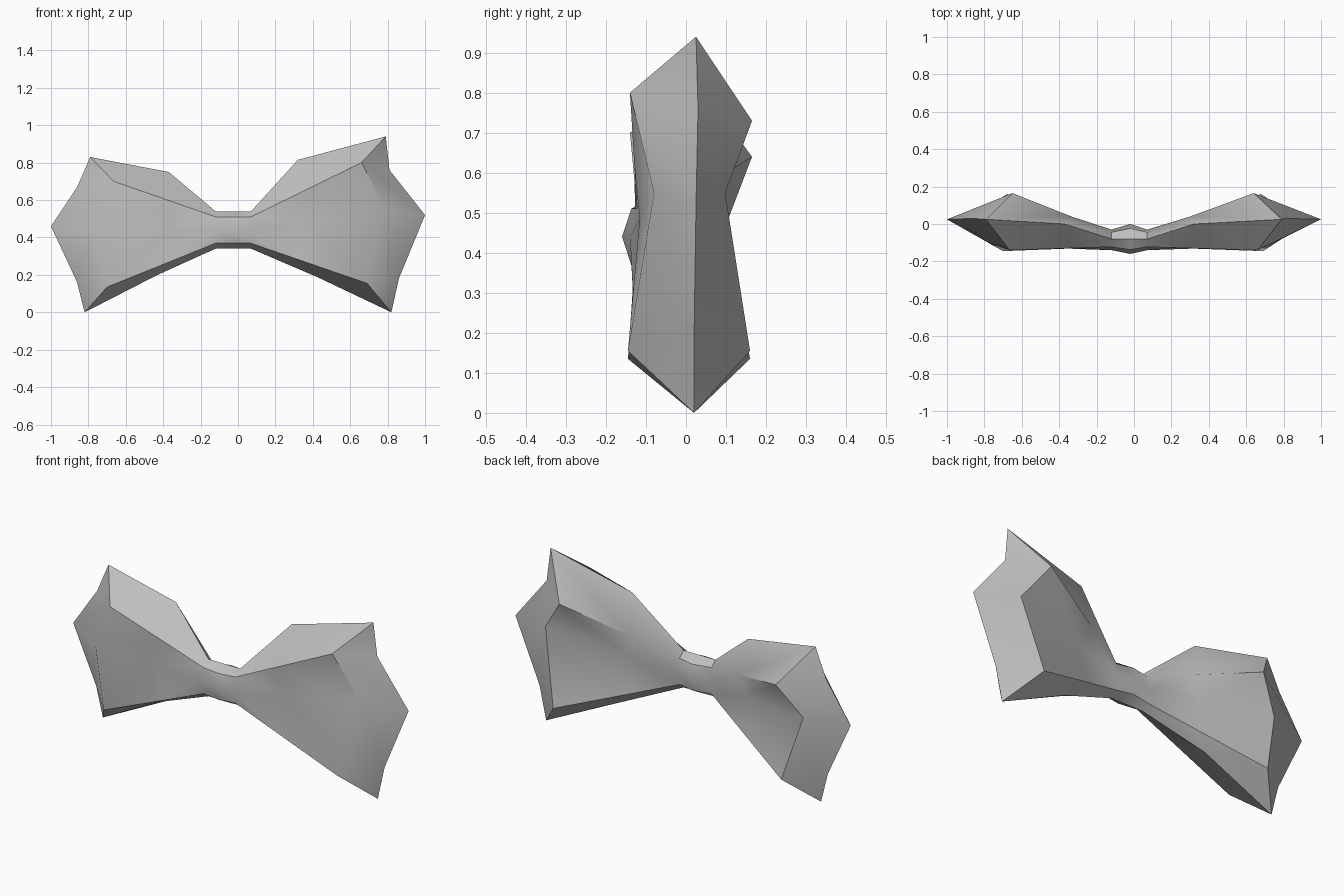
import bpy
import bmesh
import math
from mathutils import Vector

cube = bpy.data.objects.get("Cube")
if cube:
    bpy.data.objects.remove(cube)

# One plain grey cloth
cloth = bpy.data.materials.new("grey_cloth")
cloth.use_nodes = True
GREY = (0.52, 0.52, 0.52, 1)
cloth.diffuse_color = GREY
cloth.node_tree.nodes["Principled BSDF"].inputs["Base Color"].default_value = GREY


def knot_ring(x, front, back):
    """Eight-sided ring, starting at the top and going round by the front."""
    mid, half = -0.08, 0.1
    ring = []
    for i in range(8):
        a = math.pi / 4 * i
        s = math.sin(a)
        reach = (mid - front) if s > 0 else (back - mid)
        ring.append(Vector((x, mid - reach * s, 0.44 + half * math.cos(a))))
    return ring


def bridge(bm, a, b):
    for i in range(len(a)):
        j = (i + 1) % len(a)
        bm.faces.new((a[i], a[j], b[j], b[i]))


def add_ring(bm, points):
    return [bm.verts.new(p) for p in points]


def add_wing(bm, knot, rim, seam, top_mid, bottom_mid):
    """Flared loop from the knot to the rim, closed by a pointed end."""
    rim = [Vector(p) for p in rim]
    middle = [v.co.lerp(r, 0.4) for v, r in zip(knot, rim)]
    middle[0], middle[4] = Vector(top_mid), Vector(bottom_mid)
    mid_ring, rim_ring = add_ring(bm, middle), add_ring(bm, rim)
    bridge(bm, knot, mid_ring)
    bridge(bm, mid_ring, rim_ring)
    # Pointed end: front and back strips meeting on the seam
    high, tip, low = add_ring(bm, seam)
    top, bottom = rim_ring[0], rim_ring[4]
    for up, mid, down in (rim_ring[1:4], rim_ring[:4:-1]):
        bm.faces.new((top, up, high))
        bm.faces.new((up, mid, tip, high))
        bm.faces.new((mid, down, low, tip))
        bm.faces.new((down, bottom, low))


bm = bmesh.new()

# Knot
right_ring = add_ring(bm, knot_ring(-0.12, -0.14, -0.03))
centre_ring = add_ring(bm, knot_ring(-0.02, -0.16, 0.0))
left_ring = add_ring(bm, knot_ring(0.07, -0.14, -0.03))
bridge(bm, right_ring, centre_ring)
bridge(bm, centre_ring, left_ring)

# Left wing
add_wing(
    bm, left_ring,
    rim=[(0.79, 0.025, 0.94), (0.66, -0.14, 0.80), (0.79, -0.08, 0.55),
         (0.69, -0.145, 0.155), (0.82, 0.02, 0.0), (0.68, 0.16, 0.155),
         (0.77, 0.098, 0.55), (0.64, 0.165, 0.73)],
    seam=[(0.81, 0.03, 0.76), (1.0, 0.025, 0.52), (0.86, 0.02, 0.18)],
    top_mid=(0.32, 0.0, 0.815), bottom_mid=(0.42, 0.0, 0.19))

# Right wing
add_wing(
    bm, right_ring,
    rim=[(-0.79, 0.025, 0.83), (-0.665, -0.14, 0.70), (-0.78, -0.1, 0.44),
         (-0.70, -0.145, 0.135), (-0.82, 0.02, 0.0), (-0.68, 0.16, 0.135),
         (-0.77, 0.1, 0.47), (-0.65, 0.165, 0.64)],
    seam=[(-0.86, 0.03, 0.67), (-1.0, 0.025, 0.46), (-0.86, 0.02, 0.16)],
    top_mid=(-0.37, 0.0, 0.75), bottom_mid=(-0.43, 0.0, 0.2))

bmesh.ops.recalc_face_normals(bm, faces=bm.faces)
mesh = bpy.data.meshes.new("bow_tie")
bm.to_mesh(mesh)
bm.free()
mesh.materials.append(cloth)
bow = bpy.data.objects.new("bow_tie", mesh)
bpy.context.collection.objects.link(bow)

bpy.ops.object.select_all(action='DESELECT')
bow.select_set(True)
bpy.context.view_layer.objects.active = bow
bpy.ops.object.shade_smooth_by_angle(angle=math.radians(40))
